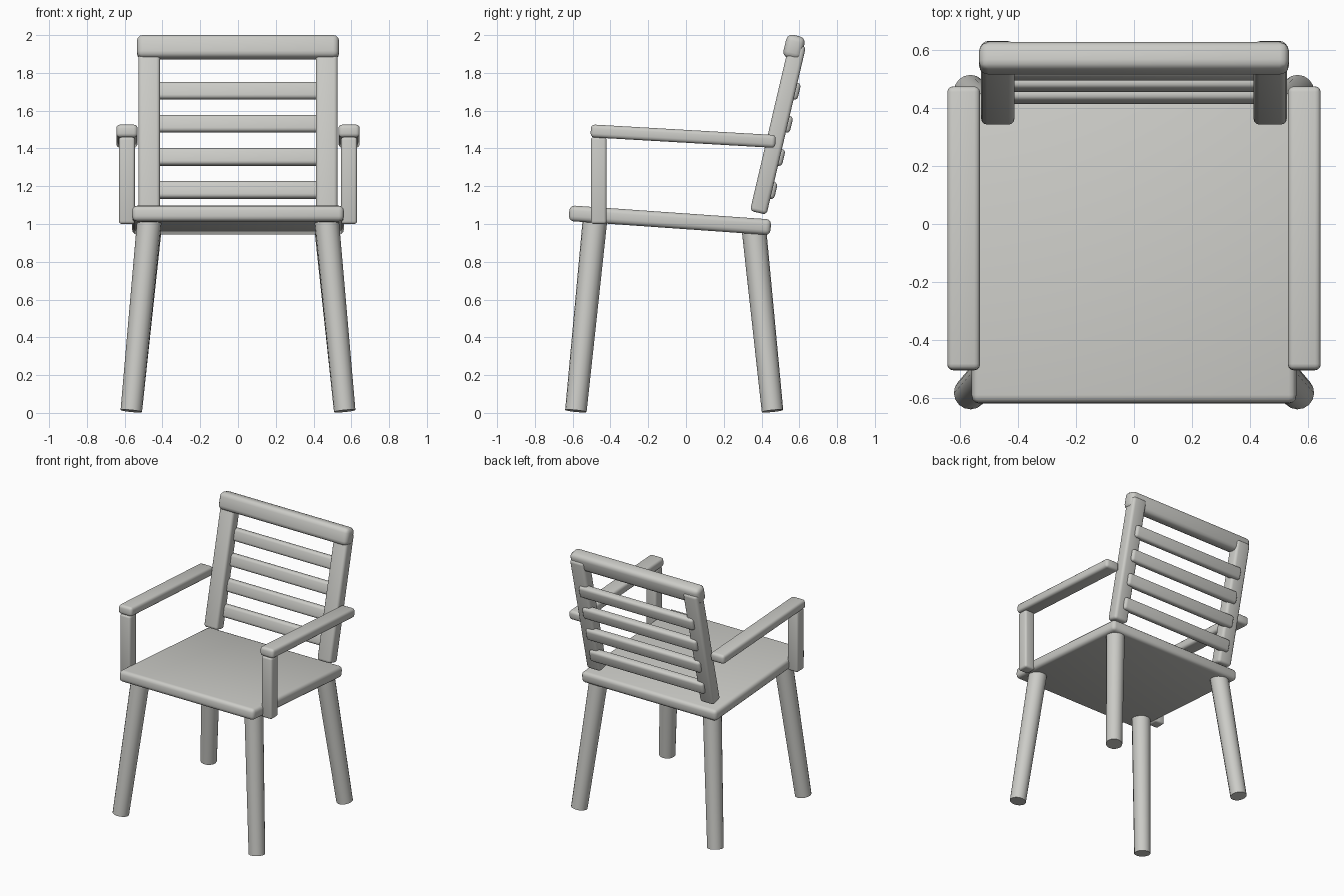
import bpy
import bmesh
from math import radians
from mathutils import Vector, Matrix

cube = bpy.data.objects.get("Cube")
if cube:
    bpy.data.objects.remove(cube, do_unlink=True)

grey = bpy.data.materials.new("warm_grey")
grey.use_nodes = True
colour = (0.60, 0.60, 0.57, 1)
grey.diffuse_color = colour
grey.node_tree.nodes["Principled BSDF"].inputs["Base Color"].default_value = colour


def finish(name, bm, matrix):
    mesh = bpy.data.meshes.new(name)
    bm.to_mesh(mesh)
    bm.free()
    mesh.materials.append(grey)
    obj = bpy.data.objects.new(name, mesh)
    obj.matrix_world = matrix
    bpy.context.collection.objects.link(obj)
    bpy.ops.object.select_all(action="DESELECT")
    obj.select_set(True)
    bpy.context.view_layer.objects.active = obj
    bpy.ops.object.shade_smooth_by_angle(angle=radians(35))
    return obj


def bar(name, centre, size, tilt=0, bevel=0.02):
    """Rounded box, tilted about the x axis."""
    bm = bmesh.new()
    bmesh.ops.create_cube(bm, size=1)
    bmesh.ops.scale(bm, vec=size, verts=bm.verts)
    bmesh.ops.bevel(bm, geom=bm.edges[:], offset=bevel, segments=3,
                    profile=0.5, affect="EDGES")
    matrix = Matrix.Translation(centre) @ Matrix.Rotation(radians(tilt), 4, "X")
    return finish(name, bm, matrix)


def leg(name, foot, top):
    """Slightly tapered round leg between two points."""
    foot, top = Vector(foot), Vector(top)
    axis = top - foot
    bm = bmesh.new()
    bmesh.ops.create_cone(bm, cap_ends=True, segments=16, radius1=0.057,
                          radius2=0.065, depth=axis.length)
    turn = axis.to_track_quat("Z", "Y").to_matrix().to_4x4()
    return finish(name, bm, Matrix.Translation((foot + top) / 2) @ turn)


# Seat, sloping down to the back
bar("seat", (0, -0.085, 1.02), (1.12, 1.07, 0.083), -4, 0.026)

# Legs, arms and back posts on both sides
for side, s in (("left", 1), ("right", -1)):
    leg("front_leg_" + side, (s * 0.565, -0.583, 0.01), (s * 0.47, -0.483, 1.01))
    leg("rear_leg_" + side, (s * 0.565, 0.458, 0.01), (s * 0.47, 0.36, 0.97))
    bar("arm_post_" + side, (s * 0.588, -0.462, 1.23), (0.085, 0.083, 0.46), 0, 0.015)
    bar("armrest_" + side, (s * 0.588, -0.015, 1.465), (0.113, 0.98, 0.068), -3.3, 0.02)
    bar("back_post_" + side, (s * 0.47, 0.487, 1.505), (0.115, 0.09, 0.915), -13.2, 0.02)

# Top rail and slats of the backrest
bar("top_rail", (0, 0.572, 1.936), (1.07, 0.10, 0.125), -13.2, 0.032)
for i in range(4):
    z = 1.18 + i * 0.175
    bar(f"back_slat_{i + 1}", (0, 0.448 + (z - 1.18) * 0.2345, z),
        (0.95, 0.058, 0.092), -13.2, 0.02)
